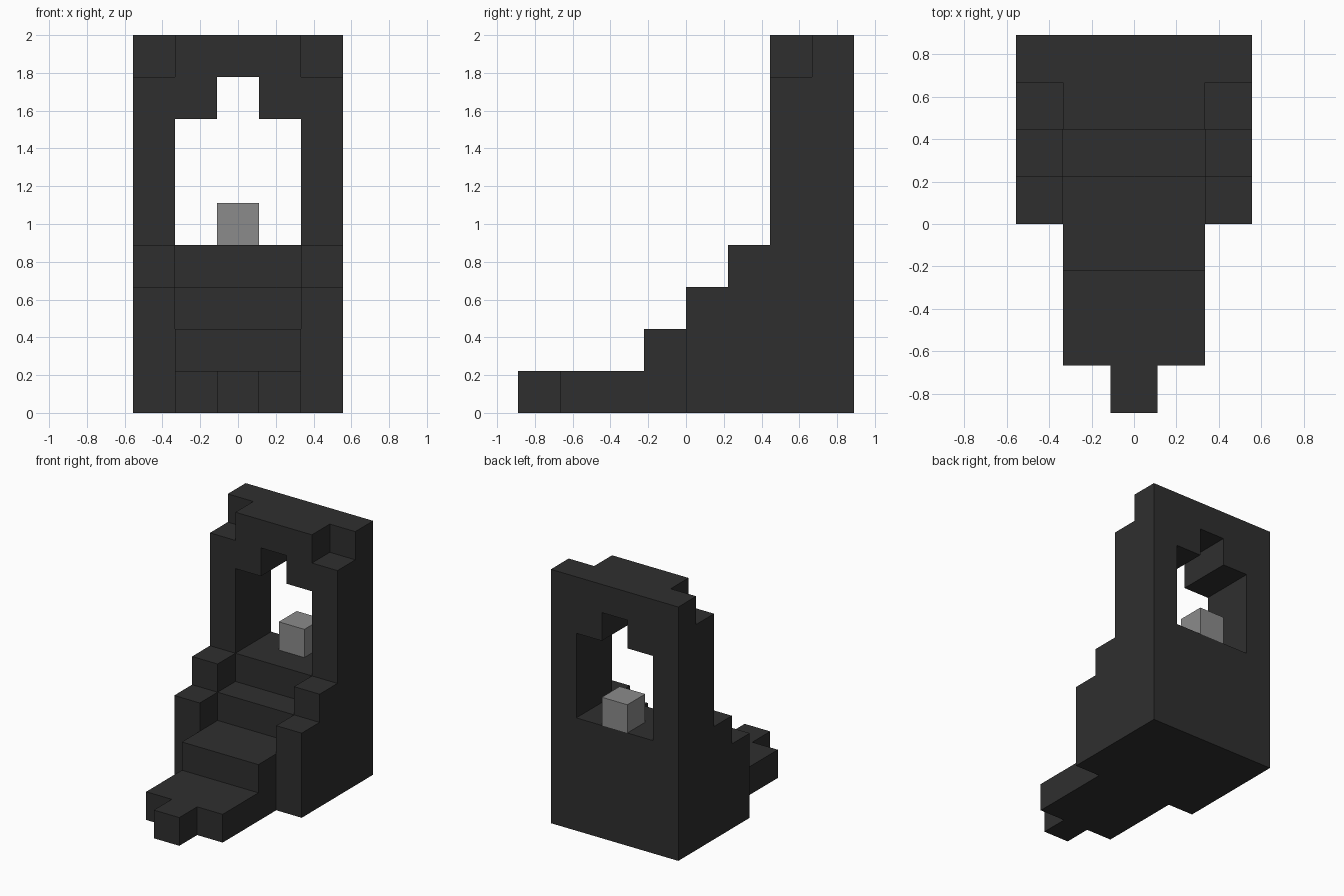
import bpy
import bmesh
from mathutils import Vector

U = 2 / 9                      # edge of one block; the model is 5 x 8 x 9 blocks
ORIGIN = Vector((2.5, 4, 0))   # block coordinates of the model centre on the ground

cube = bpy.data.objects.get("Cube")
if cube:
    bpy.data.objects.remove(cube, do_unlink=True)


def make_material(name, value):
    mat = bpy.data.materials.new(name)
    mat.use_nodes = True
    color = (value, value, value, 1)
    mat.diffuse_color = color
    bsdf = next(n for n in mat.node_tree.nodes if n.type == "BSDF_PRINCIPLED")
    bsdf.inputs["Base Color"].default_value = color
    bsdf.inputs["Roughness"].default_value = 0.9
    return mat


charcoal = make_material("charcoal stone", 0.028)
grey = make_material("mid grey", 0.26)


def prism(name, profile, axis, start, end, mat):
    """Extrude a profile given in blocks along x (profile y, z) or y (profile x, z)."""
    def place(a, b, t):
        p = Vector((t, a, b)) if axis == "x" else Vector((a, t, b))
        return (p - ORIGIN) * U

    bm = bmesh.new()
    face = bm.faces.new([bm.verts.new(place(a, b, start)) for a, b in profile])
    extruded = bmesh.ops.extrude_face_region(bm, geom=[face], use_keep_orig=True)
    moved = [g for g in extruded["geom"] if isinstance(g, bmesh.types.BMVert)]
    step = place(0, 0, end) - place(0, 0, start)
    bmesh.ops.translate(bm, verts=moved, vec=step)
    bmesh.ops.recalc_face_normals(bm, faces=bm.faces)
    mesh = bpy.data.meshes.new(name)
    bm.to_mesh(mesh)
    bm.free()
    mesh.materials.append(mat)
    obj = bpy.data.objects.new(name, mesh)
    bpy.context.collection.objects.link(obj)
    return obj


def rect(a0, b0, a1, b1):
    return [(a0, b0), (a1, b0), (a1, b1), (a0, b1)]


# Central staircase, rising to the sill of the opening
stairs = [(1, 0), (8, 0), (8, 4), (6, 4), (6, 3),
          (5, 3), (5, 2), (3, 2), (3, 1), (1, 1)]
prism("staircase", stairs, "x", 1, 4, charcoal)

# Single block leading onto the lowest step
prism("front_step", rect(0, 0, 1, 1), "x", 2, 3, charcoal)

# Side pillars with stepped balustrades and notched top corners
pillar = [(4, 0), (8, 0), (8, 9), (7, 9), (7, 8),
          (6, 8), (6, 4), (5, 4), (5, 3), (4, 3)]
for side, x in (("right", 0), ("left", 4)):
    prism(side + "_pillar", pillar, "x", x, x + 1, charcoal)

# Stepped arch over the opening
arch = [(1, 7), (2, 7), (2, 8), (3, 8), (3, 7), (4, 7), (4, 9), (1, 9)]
prism("arch", arch, "y", 6, 8, charcoal)

# Grey block standing at the back of the sill
prism("altar_block", rect(7, 4, 8, 5), "x", 2, 3, grey)
